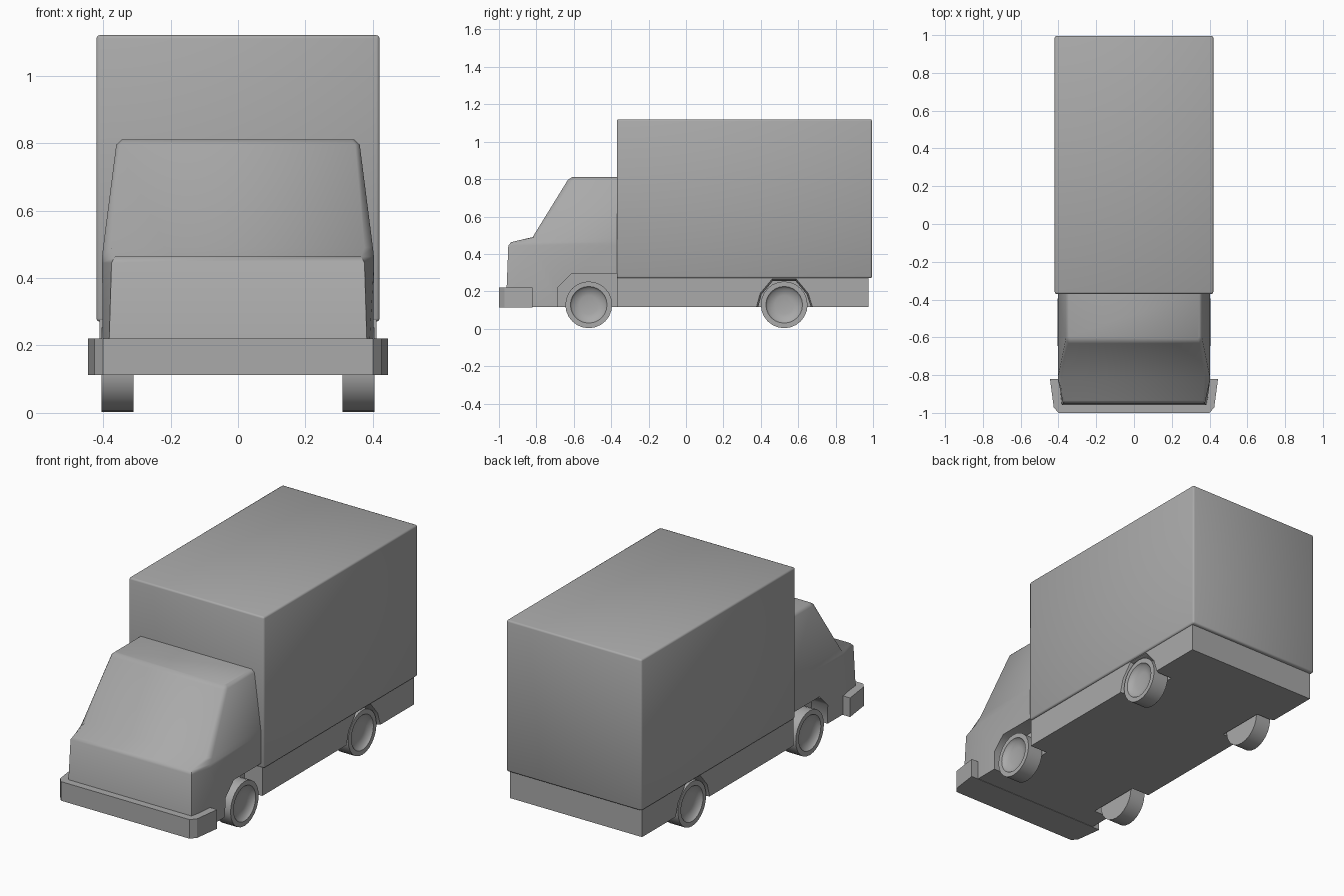
import bpy, bmesh, math

if "Cube" in bpy.data.objects:
    bpy.data.objects.remove(bpy.data.objects["Cube"])

paint = bpy.data.materials.new("plain grey")
paint.diffuse_color = (0.4, 0.4, 0.4, 1)
paint.use_nodes = True
paint.node_tree.nodes["Principled BSDF"].inputs["Base Color"].default_value = paint.diffuse_color


def loft(name, rings):
    """Closed solid skinned through rings with equal point counts."""
    bm = bmesh.new()
    loops = [[bm.verts.new(p) for p in ring] for ring in rings]
    for a, b in zip(loops, loops[1:]):
        for i in range(len(a)):
            j = (i + 1) % len(a)
            bm.faces.new((a[i], a[j], b[j], b[i]))
    bm.faces.new(loops[0])
    bm.faces.new(loops[-1])
    bmesh.ops.recalc_face_normals(bm, faces=bm.faces)
    mesh = bpy.data.meshes.new(name)
    bm.to_mesh(mesh)
    bm.free()
    mesh.materials.append(paint)
    ob = bpy.data.objects.new(name, mesh)
    bpy.context.collection.objects.link(ob)
    return ob


def box(name, w, y0, y1, z0, z1):
    plan = [(-w, y0), (w, y0), (w, y1), (-w, y1)]
    return loft(name, [[(x, y, z) for x, y in plan] for z in (z0, z1)])


def activate(ob):
    bpy.ops.object.select_all(action='DESELECT')
    ob.select_set(True)
    bpy.context.view_layer.objects.active = ob


def bevel(ob, width, segments=2):
    activate(ob)
    mod = ob.modifiers.new("bevel", 'BEVEL')
    mod.width, mod.segments = width, segments
    bpy.ops.object.modifier_apply(modifier=mod.name)


def smooth(ob, degrees):
    activate(ob)
    bpy.ops.object.shade_smooth_by_angle(angle=math.radians(degrees))


def cut_arches(ob, outline, taper, cy):
    """Cut a wheel well into both sides, narrowing inwards."""
    for s in (-1, 1):
        rings = [[(s * x, cy + (y - cy) * k, 0.1 + (z - 0.1) * k) for y, z in outline]
                 for x, k in ((0.30, taper), (0.385, taper), (0.415, 1), (0.5, 1))]
        cutter = loft("arch_cutter", rings)
        cutter.hide_render = True
        activate(ob)
        mod = ob.modifiers.new("arch", 'BOOLEAN')
        mod.operation, mod.solver, mod.object = 'DIFFERENCE', 'EXACT', cutter
        bpy.ops.object.modifier_apply(modifier=mod.name)
        bpy.data.objects.remove(cutter)


# Cargo box
cargo = box("cargo_box", 0.42, -0.37, 0.995, 0.27, 1.12)
bevel(cargo, 0.01)
smooth(cargo, 50)

# Chassis skirt with rear wheel wells
chassis = box("chassis", 0.41, -0.37, 0.975, 0.115, 0.275)
cut_arches(chassis, [(0.365, 0.08), (0.395, 0.19), (0.46, 0.268), (0.59, 0.268),
                     (0.655, 0.19), (0.69, 0.08)], 0.93, 0.525)
smooth(chassis, 30)

# Cab: height, half width, side corner y, front half width, front y
levels = [(0.115, 0.40, -0.83, 0.385, -0.963), (0.445, 0.403, -0.825, 0.375, -0.95),
          (0.463, 0.403, -0.82, 0.365, -0.935), (0.49, 0.40, -0.80, 0.375, -0.82),
          (0.795, 0.361, -0.605, 0.347, -0.632), (0.81, 0.345, -0.595, 0.337, -0.61)]
cab = loft("cab", [[(-w, -0.365, z), (-w, ys, z), (-wf, yf, z),
                    (wf, yf, z), (w, ys, z), (w, -0.365, z)]
                   for z, w, ys, wf, yf in levels])
cut_arches(cab, [(-0.685, 0.08), (-0.685, 0.22), (-0.61, 0.295), (-0.3, 0.295),
                 (-0.3, 0.08)], 1.0, -0.52)
smooth(cab, 62)

# Wraparound bumper
plan = [(-0.445, -0.82), (-0.425, -0.97), (-0.40, -1.0),
        (0.40, -1.0), (0.425, -0.97), (0.445, -0.82)]
bumper = loft("bumper", [[(x, y, z) for x, y in plan] for z in (0.113, 0.22)])
smooth(bumper, 30)

# Wheels with dished hubs: radius, distance from centre line
section = [(0.125, 0.31), (0.125, 0.405), (0.098, 0.405), (0.088, 0.39),
           (0.05, 0.382), (0.015, 0.38)]
for end, cy in (("front", -0.52), ("rear", 0.525)):
    for side, s in (("left", 1), ("right", -1)):
        rings = [[(s * x, cy + r * math.cos(math.tau * i / 24),
                   0.128 + r * math.sin(math.tau * i / 24)) for i in range(24)]
                 for r, x in section]
        smooth(loft(f"{end}_{side}_wheel", rings), 50)
